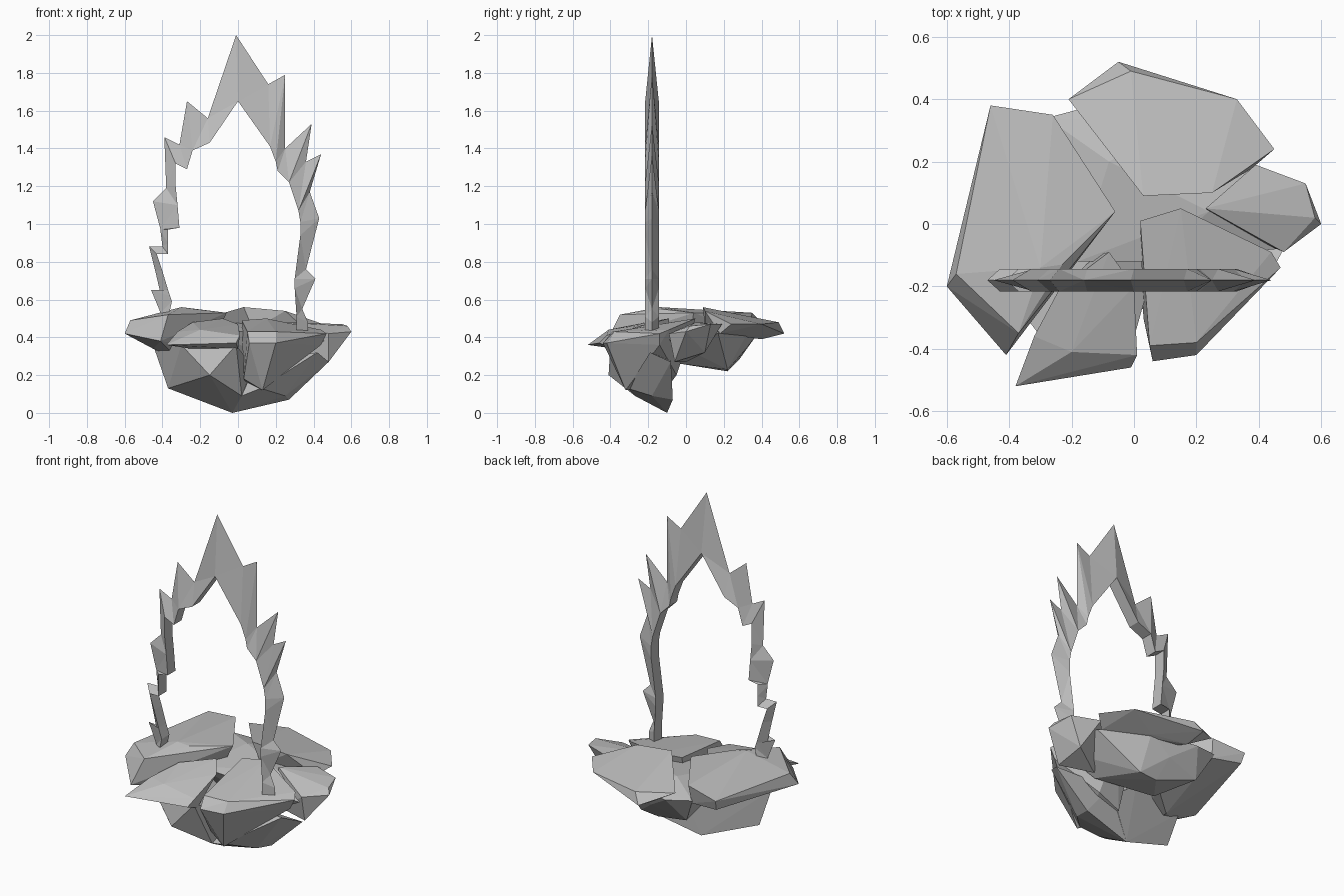
import bpy
import bmesh
from mathutils import Vector

old = bpy.data.objects.get("Cube")
if old:
    bpy.data.objects.remove(old, do_unlink=True)

UNIT = 0.01  # coordinates below are hundredths of a unit

stone = bpy.data.materials.new("stone_grey")
stone.use_nodes = True
grey = (0.52, 0.52, 0.52, 1)
stone.diffuse_color = grey
stone.node_tree.nodes["Principled BSDF"].inputs["Base Color"].default_value = grey


def finish(bm, name):
    """Turn a bmesh into a flat shaded stone object."""
    bmesh.ops.recalc_face_normals(bm, faces=bm.faces)
    mesh = bpy.data.meshes.new(name)
    bm.to_mesh(mesh)
    bm.free()
    mesh.materials.append(stone)
    obj = bpy.data.objects.new(name, mesh)
    bpy.context.scene.collection.objects.link(obj)
    return obj


def rock(name, top, under):
    """Faceted boulder: the hull of a top rim and a few underside corners."""
    bm = bmesh.new()
    for point in top + under:
        bm.verts.new(Vector(point) * UNIT)
    result = bmesh.ops.convex_hull(bm, input=list(bm.verts))
    loose = {v for v in result["geom_interior"] if isinstance(v, bmesh.types.BMVert)}
    bmesh.ops.delete(bm, geom=list(loose), context="VERTS")
    return finish(bm, name)


def flame_arch(name, stations, middle, half_depth):
    """Arch with a sharp outer ridge and a flat inner band."""
    bm = bmesh.new()
    rings = []
    for ox, oz, ix, iz in stations:
        ring = [(ox, middle, oz), (ix, middle - half_depth, iz), (ix, middle + half_depth, iz)]
        rings.append([bm.verts.new(Vector(p) * UNIT) for p in ring])
    for a, b in zip(rings, rings[1:]):
        for i in range(len(a)):
            j = (i + 1) % len(a)
            bm.faces.new((a[i], a[j], b[j], b[i]))
    bm.faces.new(rings[0])
    bm.faces.new(rings[-1])
    bmesh.ops.remove_doubles(bm, verts=bm.verts, dist=UNIT / 10)
    bmesh.ops.triangulate(bm, faces=bm.faces)
    return finish(bm, name)


# Jagged arch: outer x, outer z, inner x, inner z at each station
flame_arch("flame_arch", [
    (-41, 50, -37, 50), (-41, 53, -35, 59), (-46, 65, -36, 62),
    (-41, 63, -37, 65), (-44, 76, -40, 75), (-47, 88, -43, 84),
    (-47, 88, -37, 84), (-40, 88, -37, 90), (-41, 96, -37, 97),
    (-41, 97, -31, 98), (-45, 112, -32, 110), (-38, 119, -33, 120),
    (-39, 146, -33, 132), (-31, 142, -27, 129), (-27, 165, -24, 139),
    (-16, 156, -15, 143), (-1, 200, 0, 165), (16, 174, 17, 141),
    (25, 179, 20, 133), (25, 140, 21, 128), (39, 153, 27, 122),
    (36, 133, 28, 119), (44, 137, 32, 107), (38, 117, 33, 101),
    (43, 103, 33, 94), (36, 76, 30, 71), (41, 71, 30, 66),
    (34, 55, 31, 51), (37, 48, 31, 43), (37, 40, 31, 40),
], -18, 3.6)

# Tilted slab on the -x side
rock("side_slab",
     [(-46, 38, 50), (-26, 35, 53), (-6, 4, 53), (-23, -13, 55), (-30, -14, 56),
      (-37, -35, 52), (-57, -16, 49), (-60, -20, 42), (-41, -42, 38)],
     [(-45, -20, 34), (-45, 36, 44), (-27, 33, 42), (-31, -10, 28), (-15, 2, 34)])

# Broad slab at the back
rock("back_slab",
     [(-5, 52, 42), (-1, 49, 48), (33, 40, 47), (45, 24, 47), (25, 10, 54),
      (3, 9, 56), (-7, 27, 51), (-21, 40, 49)],
     [(-4, 40, 39), (15, 33, 41), (38, 18, 42), (8, 10, 44)])

# Pointed shard on the +x side
rock("side_shard",
     [(39, 19, 47), (55, 13, 47), (58, 2, 46), (60, 0, 43), (48, -9, 42), (23, 5, 48)],
     [(48, -6, 27), (46, 10, 32), (28, 0, 27)])

# Front boulder on the +x side
rock("front_boulder",
     [(2, 1, 49), (15, 5, 50), (44, -9, 44), (47, -14, 42), (20, -38, 43),
      (5, -39, 43), (20, -42, 37), (6, -44, 37)],
     [(13, -32, 12), (3, -30, 18), (44, -14, 36), (20, -5, 20), (4, -8, 16)])

# Front slab with an overhanging tip
rock("front_slab",
     [(-38, -52, 36), (-20, -46, 37), (-1, -46, 37), (1, -42, 41), (-20, -41, 44),
      (0, -20, 47), (-8, -9, 50), (-24, -21, 48), (-32, -36, 43)],
     [(-25, -36, 34), (0, -38, 34), (-12, -10, 36)])

# Keel rocks hanging below the front
rock("keel",
     [(-30, -36, 36), (-1, -40, 36), (-10, -10, 38), (-45, -16, 36)],
     [(-37, -16, 13), (-3, -10, 0), (2, -27, 9), (-15, -41, 20), (8, -8, 24)])
rock("side_keel",
     [(48, -8, 27), (42, -19, 32), (12, -31, 13), (10, -8, 28)],
     [(-3, -10, 0), (27, -7, 7), (2, -27, 9), (25, -18, 9)])

# Core joining the slabs from below
rock("core",
     [(-28, 34, 44), (-13, 38, 42), (15, 33, 43), (40, 17, 42), (46, -8, 38),
      (6, -12, 43), (-18, -12, 44), (-8, 20, 48), (24, 4, 46)],
     [(-20, 28, 28), (1, 31, 33), (14, 22, 23), (3, 22, 22), (25, -3, 26), (-14, 0, 28)])
